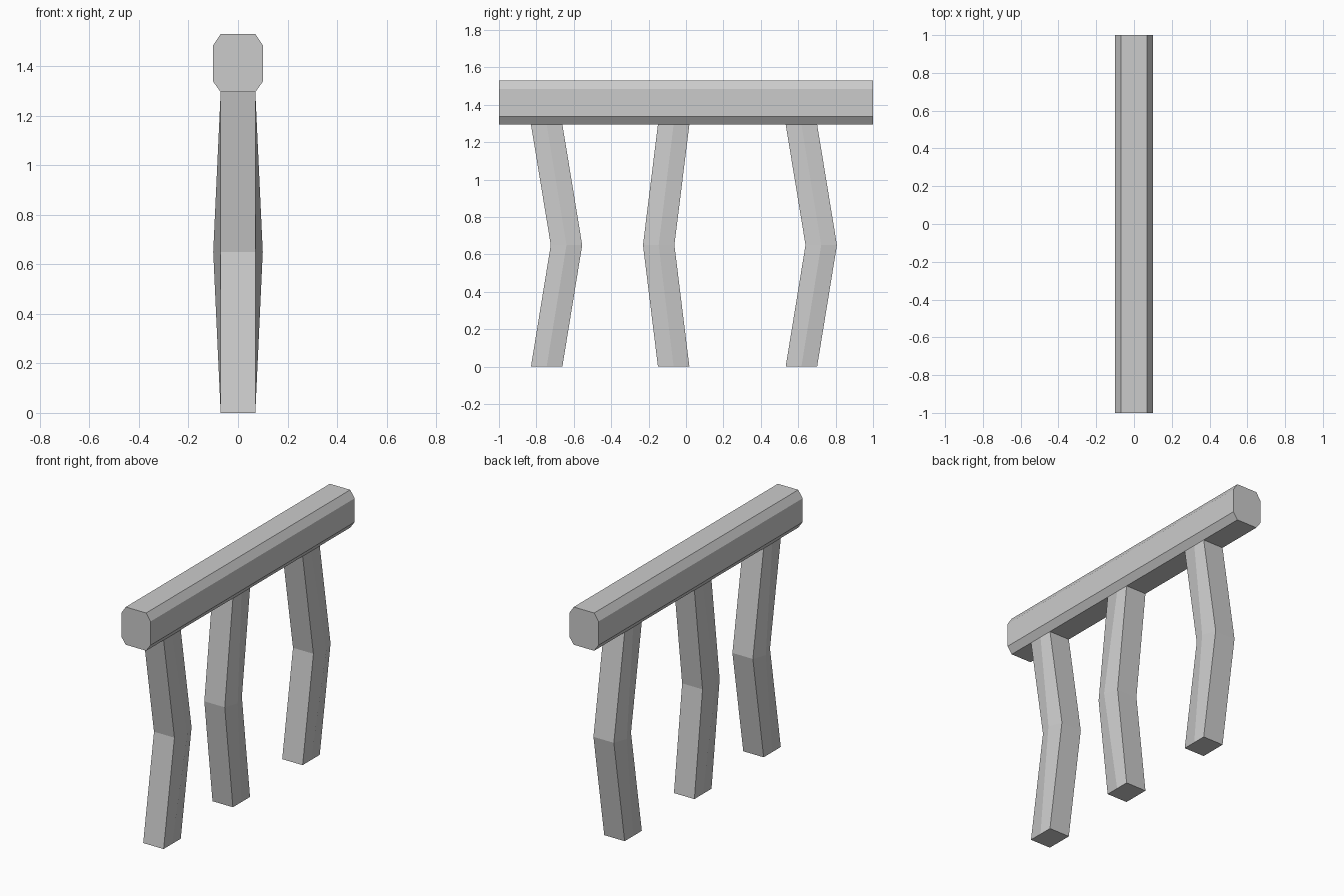
import bpy, bmesh

if "Cube" in bpy.data.objects:
    bpy.data.objects.remove(bpy.data.objects["Cube"])


def make_object(name, rings):
    """Skin a stack of equal-sized vertex rings and cap both ends."""
    bm = bmesh.new()
    loops = [[bm.verts.new(p) for p in ring] for ring in rings]
    for a, b in zip(loops, loops[1:]):
        n = len(a)
        for i in range(n):
            j = (i + 1) % n
            bm.faces.new((a[i], a[j], b[j], b[i]))
    bm.faces.new(loops[0])
    bm.faces.new(loops[-1])
    bmesh.ops.recalc_face_normals(bm, faces=bm.faces)
    mesh = bpy.data.meshes.new(name)
    bm.to_mesh(mesh)
    bm.free()
    obj = bpy.data.objects.new(name, mesh)
    bpy.context.collection.objects.link(obj)
    return obj


# Top rail: chamfered bar running along y
BOTTOM, TOP = 1.295, 1.529
right = [(0.07, BOTTOM), (0.1, 1.337), (0.1, 1.484), (0.07, TOP)]
profile = right + [(-x, z) for x, z in reversed(right)]
make_object("top_rail", [[(x, y, z) for x, z in profile] for y in (-1, 1)])


def leg_ring(y, z, bulge):
    """Six-point section whose side middles swell outwards."""
    w, d = 0.07, 0.084
    return [(w, y - d, z), (bulge, y, z), (w, y + d, z),
            (-w, y + d, z), (-bulge, y, z), (-w, y - d, z)]


# Legs: bent at the knee, centre y and knee offset
legs = {"front_leg": (-0.745, 0.106),
        "middle_leg": (-0.066, -0.08),
        "back_leg": (0.617, 0.106)}
for name, (y, bend) in legs.items():
    make_object(name, [leg_ring(y, 0, 0.07),
                       leg_ring(y + bend, 0.65, 0.1),
                       leg_ring(y, BOTTOM, 0.07)])
